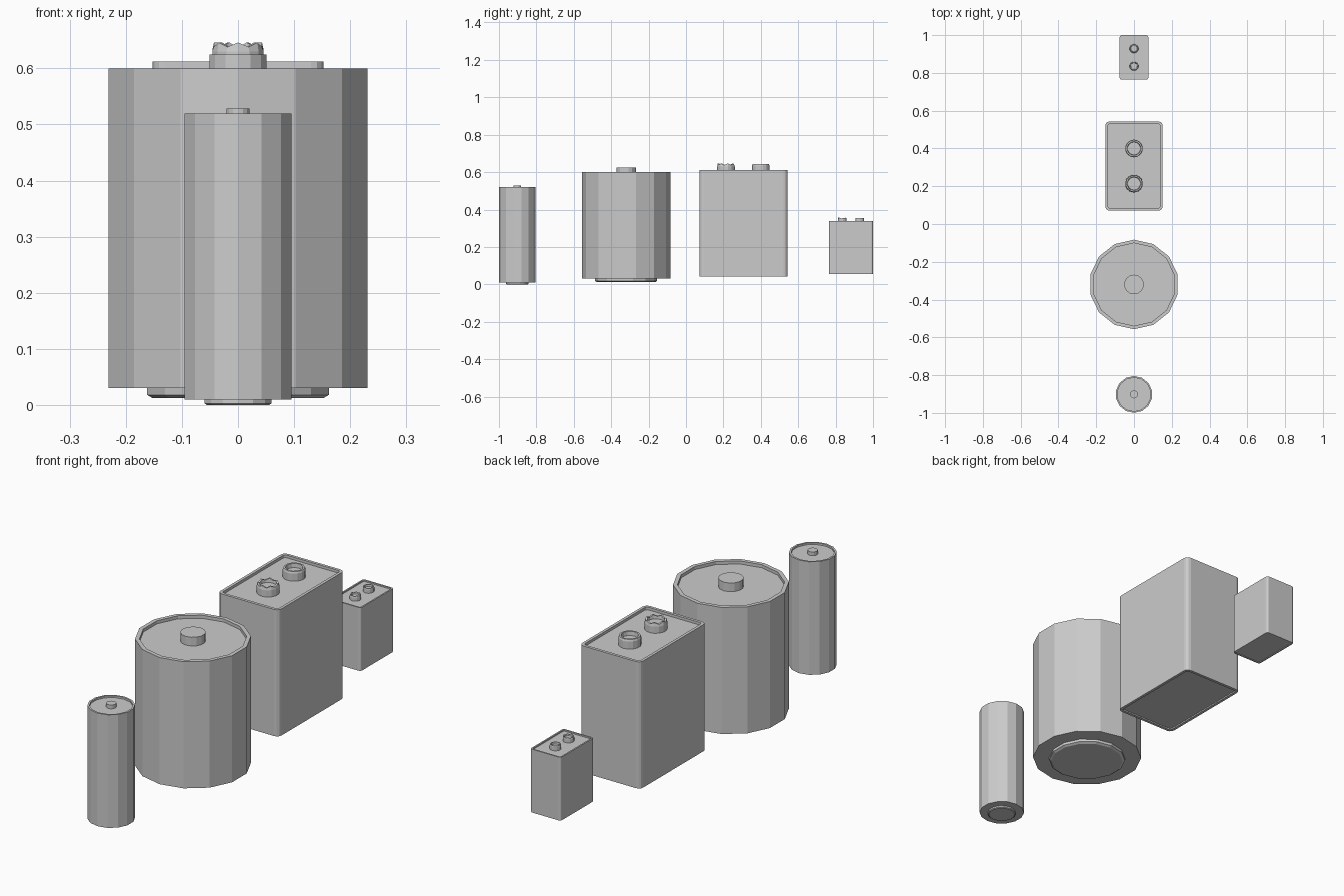
import bpy, bmesh
from math import sin, cos, pi

if "Cube" in bpy.data.objects:
    bpy.data.objects.remove(bpy.data.objects["Cube"])

SIDES = 14


def circle(r):
    return [(r * sin(2 * pi * i / SIDES), r * cos(2 * pi * i / SIDES)) for i in range(SIDES)]


def rounded_rect(hx, hy, r, segs=3):
    pts = []
    for k, (sx, sy) in enumerate([(1, 1), (-1, 1), (-1, -1), (1, -1)]):
        for i in range(segs + 1):
            a = pi / 2 * (k + i / segs)
            pts.append((sx * (hx - r) + r * cos(a), sy * (hy - r) + r * sin(a)))
    return pts


def loft(name, rings, y, wave=None):
    """Skin a stack of (outline, z) rings, cap both ends; wave = (ring indices, height)."""
    bm = bmesh.new()
    loops = []
    for k, (outline, z) in enumerate(rings):
        dip = wave[1] if wave and k in wave[0] else 0
        loops.append([bm.verts.new((px, py + y, z - (dip if i % 2 == 0 else 0)))
                      for i, (px, py) in enumerate(outline)])
    for a, b in zip(loops, loops[1:]):
        n = len(a)
        for i in range(n):
            j = (i + 1) % n
            bm.faces.new((a[i], a[j], b[j], b[i]))
    bm.faces.new(loops[0])
    bm.faces.new(loops[-1])
    bmesh.ops.recalc_face_normals(bm, faces=bm.faces)
    mesh = bpy.data.meshes.new(name)
    bm.to_mesh(mesh)
    bm.free()
    obj = bpy.data.objects.new(name, mesh)
    bpy.context.collection.objects.link(obj)
    return obj


def round_battery(name, y, profile):
    loft(name, [(circle(r), z) for r, z in profile], y)


def block_battery(name, y, z0, s):
    hx, hy, h = 0.152 * s, 0.236 * s, 0.57 * s
    outer = rounded_rect(hx, hy, 0.022 * s)
    inner = rounded_rect(hx - 0.013 * s, hy - 0.013 * s, 0.012 * s)
    lid = z0 + h - 0.012 * s
    # casing with recessed lid and base
    loft(name + "_casing", [(inner, z0 + 0.006 * s), (inner, z0), (outer, z0),
                            (outer, z0 + h), (inner, z0 + h), (inner, lid)], y)
    # crown-shaped socket terminal and plain stud terminal
    for part, side, wave, top in (("socket_terminal", -1, ((2, 3), 0.008 * s), 0.034),
                                  ("stud_terminal", 1, None, 0.03)):
        t = z0 + h + top * s
        prof = [(0.047, lid - 0.002 * s), (0.047, t - 0.008 * s - (wave[1] if wave else 0)),
                (0.044, t), (0.036, t), (0.034, t - 0.018 * s)]
        loft(name + "_" + part, [(circle(r * s), z) for r, z in prof],
             y + side * 0.093 * s, wave)


# slim round cell
round_battery("slim_round_battery", -0.902, [
    (0.057, 0), (0.061, 0.003), (0.061, 0.01), (0.0975, 0.01), (0.0975, 0.519),
    (0.089, 0.519), (0.089, 0.511), (0.021, 0.511), (0.021, 0.528)])

# wide round cell
round_battery("wide_round_battery", -0.32, [
    (0.156, 0.012), (0.166, 0.018), (0.166, 0.03), (0.237, 0.03), (0.237, 0.60),
    (0.219, 0.60), (0.219, 0.586), (0.052, 0.586), (0.052, 0.625)])

# large and small block batteries
block_battery("large_block_battery", 0.307, 0.042, 1.0)
block_battery("small_block_battery", 0.882, 0.054, 0.5)
